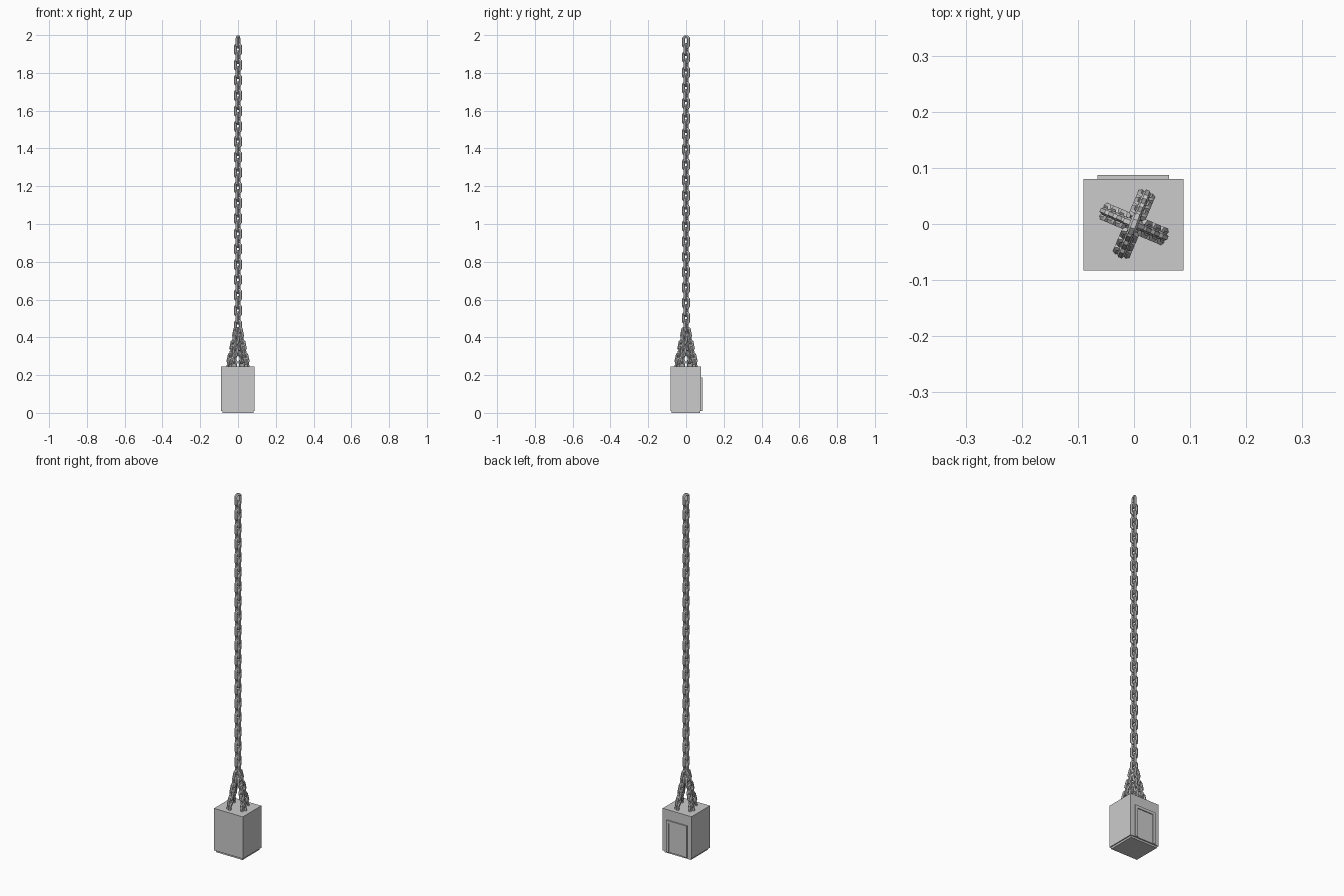
import bpy, bmesh, math
from mathutils import Vector, Matrix

if "Cube" in bpy.data.objects:
    bpy.data.objects.remove(bpy.data.objects["Cube"])

TWIST = math.radians(-20)


def finish(bm, name):
    bmesh.ops.recalc_face_normals(bm, faces=bm.faces)
    me = bpy.data.meshes.new(name)
    bm.to_mesh(me)
    bm.free()
    ob = bpy.data.objects.new(name, me)
    bpy.context.collection.objects.link(ob)
    return ob


def box(name, lo, hi):
    lo, hi = Vector(lo), Vector(hi)
    bm = bmesh.new()
    bmesh.ops.create_cube(bm, size=1, matrix=Matrix.Translation((lo + hi) / 2) @ Matrix.Diagonal((*(hi - lo), 1)))
    return finish(bm, name)


def add_link(bm, mat, length, width, r, sides=6):
    """One chain link in the local xz plane: an octagonal loop swept with a round section."""
    a, b = width / 2 - r, length / 2 - r
    c = a * 0.6
    path = [(a, b - c), (a - c, b), (c - a, b), (-a, b - c),
            (-a, c - b), (c - a, -b), (a - c, -b), (a, c - b)]
    path = [Vector((x, 0, z)) for x, z in path]
    n = len(path)
    rings = []
    for i, p in enumerate(path):
        d0 = (p - path[i - 1]).normalized()
        d1 = (path[(i + 1) % n] - p).normalized()
        t = (d0 + d1).normalized()
        side = Vector((t.z, 0, -t.x)) / t.dot(d1)
        ring = []
        for k in range(sides):
            w = 2 * math.pi * (k + 0.5) / sides
            ring.append(bm.verts.new(mat @ (p + side * r * math.cos(w) + Vector((0, r * math.sin(w), 0)))))
        rings.append(ring)
    for i in range(n):
        p, q = rings[i], rings[(i + 1) % n]
        for k in range(sides):
            m = (k + 1) % sides
            bm.faces.new((p[k], p[m], q[m], q[k]))


def chain(name, top, bottom, count, length, width, r, spin):
    """Links alternating by a quarter turn between two outer end points."""
    top, bottom = Vector(top), Vector(bottom)
    d = (top - bottom).normalized()
    rot = Vector((0, 0, 1)).rotation_difference(d).to_matrix().to_4x4()
    first, last = top - d * length / 2, bottom + d * length / 2
    bm = bmesh.new()
    for i in range(count):
        pos = first.lerp(last, i / (count - 1))
        turn = Matrix.Rotation(spin + (i % 2) * math.pi / 2, 4, 'Z')
        add_link(bm, Matrix.Translation(pos) @ rot @ turn, length, width, r)
    return finish(bm, name)


# Weight block with a slightly inset base
box("block", (-0.09, -0.083, 0.01), (0.088, 0.08, 0.245))
box("base_plate", (-0.083, -0.077, 0), (0.082, 0.075, 0.01))

# Raised doorway trim on the back: a U-shaped profile, plus the panel inside
bm = bmesh.new()
x0, x1, z1, w = -0.065, 0.062, 0.188, 0.015
outline = [(x0, 0.01), (x0, z1), (x1, z1), (x1, 0.01),
           (x1 - w, 0.01), (x1 - w, z1 - w), (x0 + w, z1 - w), (x0 + w, 0.01)]
face = bm.faces.new([bm.verts.new((x, 0.079, z)) for x, z in outline])
new = bmesh.ops.extrude_face_region(bm, geom=[face])["geom"]
bmesh.ops.translate(bm, vec=(0, 0.008, 0), verts=[v for v in new if isinstance(v, bmesh.types.BMVert)])
finish(bm, "door_trim")
box("door_panel", (x0 + w, 0.079, 0.01), (x1 - w, 0.082, z1 - w))

# Long hanging chain
chain("main_chain", (0, 0, 2.0), (0, 0, 0.425), 38, 0.072, 0.042, 0.008, math.pi / 2 + TWIST)

# Four short chains spreading to the block
for i in range(4):
    ang = math.radians(67 + 90 * i)
    c, s = math.cos(ang), math.sin(ang)
    chain(f"sling_chain_{i + 1}", (0.006 * c, 0.006 * s, 0.455), (0.06 * c, 0.06 * s, 0.225),
          6, 0.062, 0.034, 0.007, ang)
